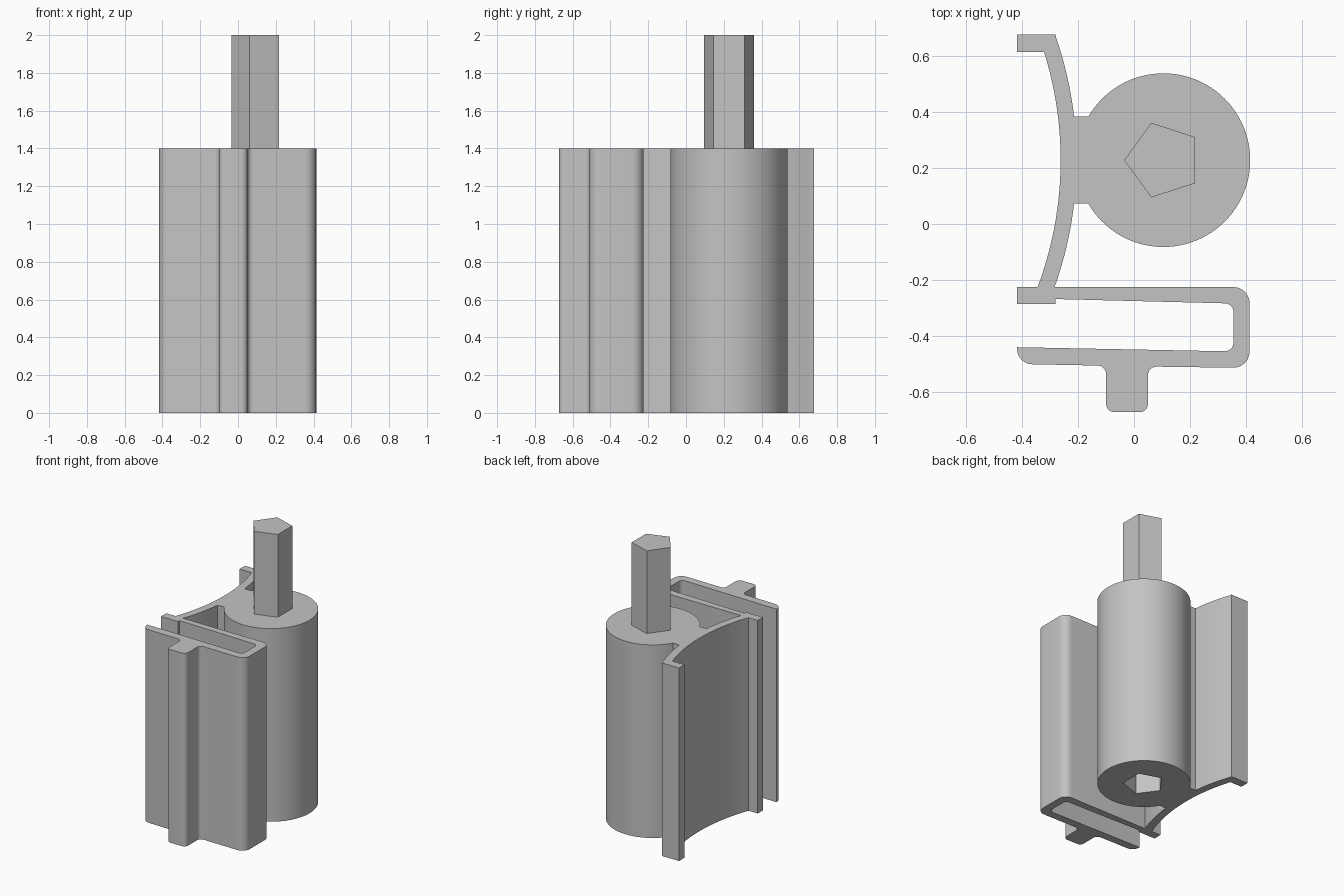
import bpy
import bmesh
import math
from mathutils import Vector

cube = bpy.data.objects.get("Cube")
if cube:
    bpy.data.objects.remove(cube, do_unlink=True)

grey = bpy.data.materials.new("plain grey")
grey.use_nodes = True
grey.diffuse_color = (0.55, 0.55, 0.55, 1)
grey.node_tree.nodes["Principled BSDF"].inputs["Base Color"].default_value = (0.55, 0.55, 0.55, 1)

HEIGHT = 1.4
HUB = (0.105, 0.228)
HUB_R = 0.31
PEG_R = 0.14


def arc(cx, cy, r, a0, a1, n):
    return [(cx + r * math.cos(a0 + (a1 - a0) * i / n),
             cy + r * math.sin(a0 + (a1 - a0) * i / n)) for i in range(n + 1)]


def band(r, y0, y1, n):
    """Arc of the curved wall between two y positions."""
    return arc(-1.552, HUB[1], r, math.asin((y0 - HUB[1]) / r), math.asin((y1 - HUB[1]) / r), n)


def rounded(points, steps=6):
    """Replace corners given as (x, y, radius) by tangent arcs."""
    out = []
    for i, p in enumerate(points):
        here = Vector(p[:2])
        if len(p) == 2:
            out.append(here)
            continue
        a = (Vector(points[i - 1][:2]) - here).normalized()
        b = (Vector(points[(i + 1) % len(points)][:2]) - here).normalized()
        half = a.angle(b) / 2
        centre = here + (a + b).normalized() * p[2] / math.sin(half)
        t = p[2] / math.tan(half)
        v0, v1 = here + a * t - centre, here + b * t - centre
        start = math.atan2(v0.y, v0.x)
        sweep = math.remainder(math.atan2(v1.y, v1.x) - start, math.tau)
        out += arc(centre.x, centre.y, p[2], start, start + sweep, steps)
    return out


def prism(name, outline, z0, z1):
    bm = bmesh.new()
    face = bm.faces.new([bm.verts.new((p[0], p[1], z0)) for p in outline])
    top = bmesh.ops.extrude_face_region(bm, geom=[face])["geom"]
    bmesh.ops.translate(bm, vec=(0, 0, z1 - z0), verts=[v for v in top if isinstance(v, bmesh.types.BMVert)])
    bmesh.ops.recalc_face_normals(bm, faces=bm.faces)
    mesh = bpy.data.meshes.new(name)
    bm.to_mesh(mesh)
    bm.free()
    mesh.materials.append(grey)
    obj = bpy.data.objects.new(name, mesh)
    bpy.context.collection.objects.link(obj)
    return obj


# Extruded body: flanges, curved wall, hooked clip with rib, neck and round hub
outline = [(-0.418, 0.677), (-0.418, 0.615)]
outline += band(1.29, 0.615, -0.225, 24)
outline += [
    (-0.418, -0.225), (-0.418, -0.285), (-0.28, -0.285), (-0.28, -0.268),
    (0.355, -0.284, 0.03), (0.355, -0.455, 0.03), (-0.418, -0.44),
    (-0.418, -0.5, 0.056), (-0.1, -0.506, 0.03), (-0.1, -0.672, 0.03),
    (0.05, -0.672, 0.03), (0.05, -0.509, 0.03), (0.413, -0.514, 0.058),
    (0.413, -0.225, 0.058),
]
outline += band(1.347, -0.225, HUB[1] - HUB_R / 2, 10)
outline += arc(*HUB, HUB_R, math.radians(-150), math.radians(150), 80)
outline += band(1.347, HUB[1] + HUB_R / 2, 0.666, 10)
outline += [(-0.28, 0.677)]
body = prism("extruded_body", rounded(outline), 0, HEIGHT)

# Five-sided peg on the hub, and a matching socket below
pentagon = arc(*HUB, PEG_R, math.pi, math.pi * 2.6, 4)
peg = prism("pentagon_peg", pentagon, HEIGHT, 2)
cutter = prism("socket_cutter", pentagon, -0.1, 0.62)
cutter.hide_render = True
cutter.hide_viewport = True

socket = body.modifiers.new("socket", "BOOLEAN")
socket.operation = "DIFFERENCE"
socket.solver = "EXACT"
socket.object = cutter
bpy.context.view_layer.objects.active = body
bpy.ops.object.modifier_apply(modifier=socket.name)
bpy.data.objects.remove(cutter, do_unlink=True)

bpy.ops.object.select_all(action="DESELECT")
body.select_set(True)
bpy.ops.object.shade_smooth_by_angle(angle=math.radians(30))
